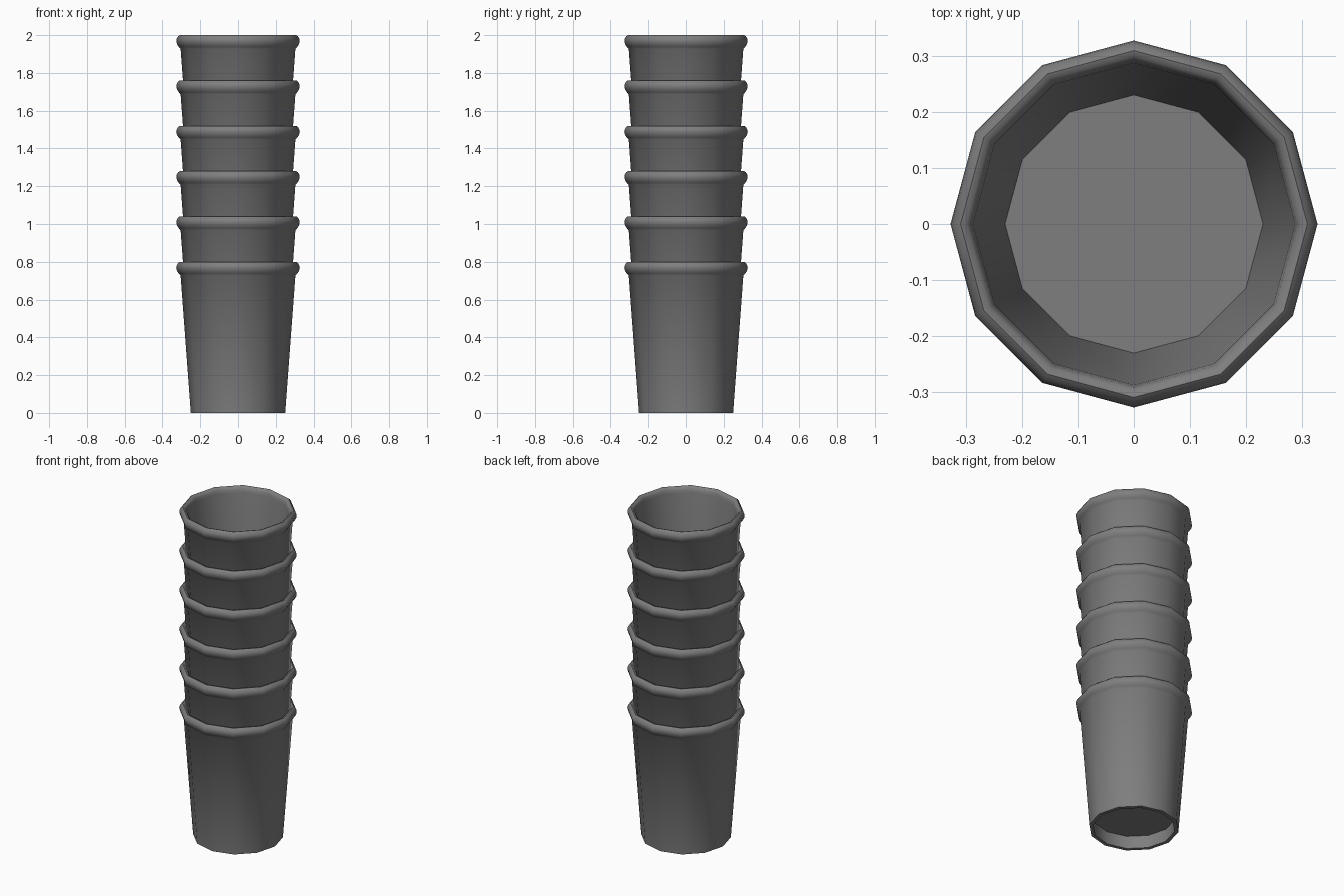
import bpy, bmesh, math

if "Cube" in bpy.data.objects:
    bpy.data.objects.remove(bpy.data.objects["Cube"])

SIDES = 12
COUNT = 6
PITCH = 0.24

grey = bpy.data.materials.new("grey_plastic")
grey.diffuse_color = (0.21, 0.21, 0.21, 1)
grey.use_nodes = True
grey.node_tree.nodes["Principled BSDF"].inputs["Base Color"].default_value = grey.diffuse_color

# Closed cup section (radius, height): floor, inner wall, rolled rim, outer wall, base recess
PROFILE = [
    (0.0, 0.10), (0.230, 0.10), (0.287, 0.765),
    (0.291, 0.785), (0.299, 0.797), (0.309, 0.80), (0.318, 0.793),
    (0.325, 0.780), (0.327, 0.768), (0.323, 0.752), (0.314, 0.738), (0.304, 0.727),
    (0.250, 0.0), (0.228, 0.0), (0.232, 0.08), (0.0, 0.08),
]


def cup_mesh():
    """Revolve the section around z."""
    bm = bmesh.new()
    verts = [bm.verts.new((r, 0, z)) for r, z in PROFILE]
    edges = [bm.edges.new(pair) for pair in zip(verts, verts[1:])]
    bmesh.ops.spin(bm, geom=verts + edges, cent=(0, 0, 0), axis=(0, 0, 1),
                   angle=math.tau, steps=SIDES, use_merge=True)
    bmesh.ops.remove_doubles(bm, verts=bm.verts, dist=1e-4)
    bmesh.ops.recalc_face_normals(bm, faces=bm.faces)
    mesh = bpy.data.meshes.new("cup")
    bm.to_mesh(mesh)
    bm.free()
    mesh.materials.append(grey)
    return mesh


# Nested stack of identical cups
mesh = cup_mesh()
for i in range(COUNT):
    cup = bpy.data.objects.new(f"cup_{i + 1}", mesh)
    cup.location.z = i * PITCH
    bpy.context.collection.objects.link(cup)

# Smooth sides with crisp floor and base edges
bpy.context.view_layer.objects.active = cup
cup.select_set(True)
bpy.ops.object.shade_smooth_by_angle(angle=math.radians(40))
